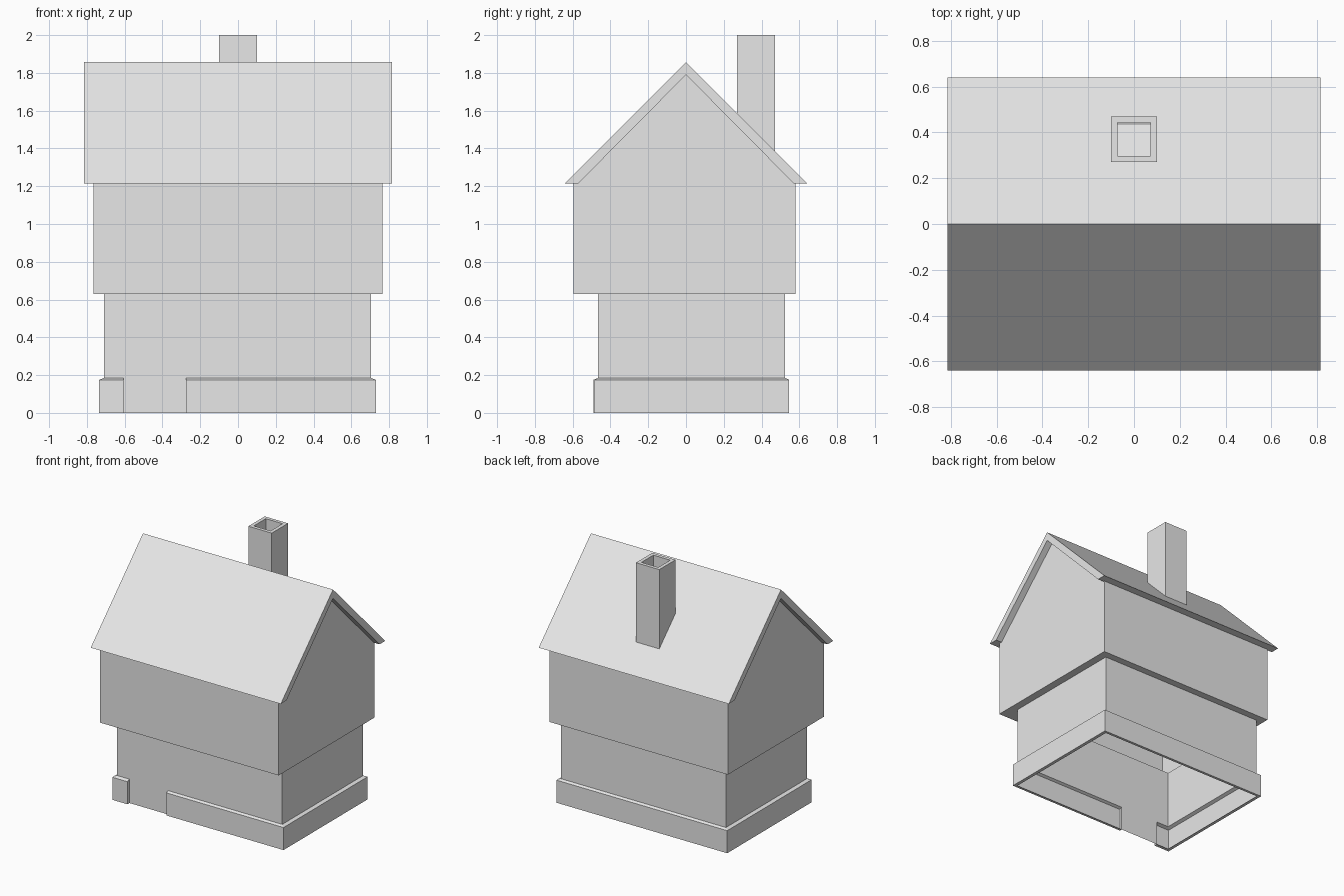
import bpy
import bmesh

if "Cube" in bpy.data.objects:
    bpy.data.objects.remove(bpy.data.objects["Cube"])

grey = bpy.data.materials.new("plain grey")
grey.diffuse_color = (0.8, 0.8, 0.8, 1.0)
grey.use_nodes = True
grey.node_tree.nodes["Principled BSDF"].inputs["Base Color"].default_value = grey.diffuse_color


def rect(x0, x1, y0, y1, z):
    """Corner loop of a horizontal rectangle."""
    return [(x0, y0, z), (x1, y0, z), (x1, y1, z), (x0, y1, z)]


def bridge(a, b, closed=True):
    """Quads joining two loops with equal point counts."""
    n = len(a)
    return [(a[i], a[(i + 1) % n], b[(i + 1) % n], b[i])
            for i in range(n if closed else n - 1)]


def build(name, faces, recalc=False):
    bm = bmesh.new()
    for f in faces:
        bm.faces.new([bm.verts.new(p) for p in f])
    bmesh.ops.remove_doubles(bm, verts=bm.verts, dist=0.0001)
    if recalc:
        bmesh.ops.recalc_face_normals(bm, faces=bm.faces)
    mesh = bpy.data.meshes.new(name)
    bm.to_mesh(mesh)
    bm.free()
    mesh.materials.append(grey)
    obj = bpy.data.objects.new(name, mesh)
    bpy.context.collection.objects.link(obj)
    return obj


# Main dimensions
GX0, GX1, GY0, GY1 = -0.71, 0.705, -0.465, 0.525
UX, UY0, UY1 = 0.765, -0.595, 0.58
LEDGE, JETTY, EAVES = 0.185, 0.63, 1.215
DOOR0, DOOR1 = -0.605, -0.275

# Hollow ground storey, with the doorway panel reaching the ground
low = rect(GX0, GX1, GY0, GY1, LEDGE)
top = rect(GX0, GX1, GY0, GY1, JETTY)
build("ground_storey", bridge(low, top) + [
    ((DOOR0, GY0, 0), (DOOR1, GY0, 0), (DOOR1, GY0, LEDGE), (DOOR0, GY0, LEDGE))])

# Overhanging upper storey: jetty underside, walls and gables
jetty = rect(-UX, UX, UY0, UY1, JETTY)
eaves = rect(-UX, UX, UY0, UY1, EAVES)
gables = [((x, UY0, EAVES), (x, UY1, EAVES), (x, 0, 1.80))[::s]
          for x, s in ((UX, 1), (-UX, -1))]
build("upper_storey", bridge(top, jetty) + bridge(jetty, eaves) + gables)

# Plinth running round the house from one side of the doorway to the other
outer = [(DOOR1, -0.485), (0.73, -0.485), (0.73, 0.545),
         (-0.735, 0.545), (-0.735, -0.49), (DOOR0, -0.49)]
inner = [(DOOR1, GY0), (GX1, GY0), (GX1, GY1), (GX0, GY1), (GX0, GY0), (DOOR0, GY0)]
foot_in = [(x, y, 0) for x, y in inner]
foot = [(x, y, 0) for x, y in outer]
rim = [(x, y, 0.175) for x, y in outer]
ledge = [(x, y, LEDGE) for x, y in inner]
build("plinth", bridge(foot_in, foot, False) + bridge(foot, rim, False)
      + bridge(rim, ledge, False)
      + [(foot_in[0], foot[0], rim[0], ledge[0]),
         (foot[5], foot_in[5], ledge[5], rim[5])])

# Pitched roof slab with level eaves
section = [(-0.64, EAVES), (0, 1.857), (0.64, EAVES), (0.57, EAVES), (0, 1.79), (-0.57, EAVES)]
ends = [[(x, y, z) for y, z in section] for x in (-0.815, 0.815)]
caps = [[e[i] for i in q] for e in ends for q in ((0, 1, 4, 5), (1, 2, 3, 4))]
build("roof", bridge(*ends) + caps, recalc=True)

# Hollow chimney on the back slope
base = rect(-0.10, 0.10, 0.27, 0.47, 1.36)
crown = rect(-0.10, 0.10, 0.27, 0.47, 2.0)
mouth = rect(-0.072, 0.072, 0.297, 0.443, 2.0)
flue = rect(-0.072, 0.072, 0.297, 0.443, 1.42)
build("chimney", bridge(base, crown) + bridge(crown, mouth) + bridge(mouth, flue) + [flue])
